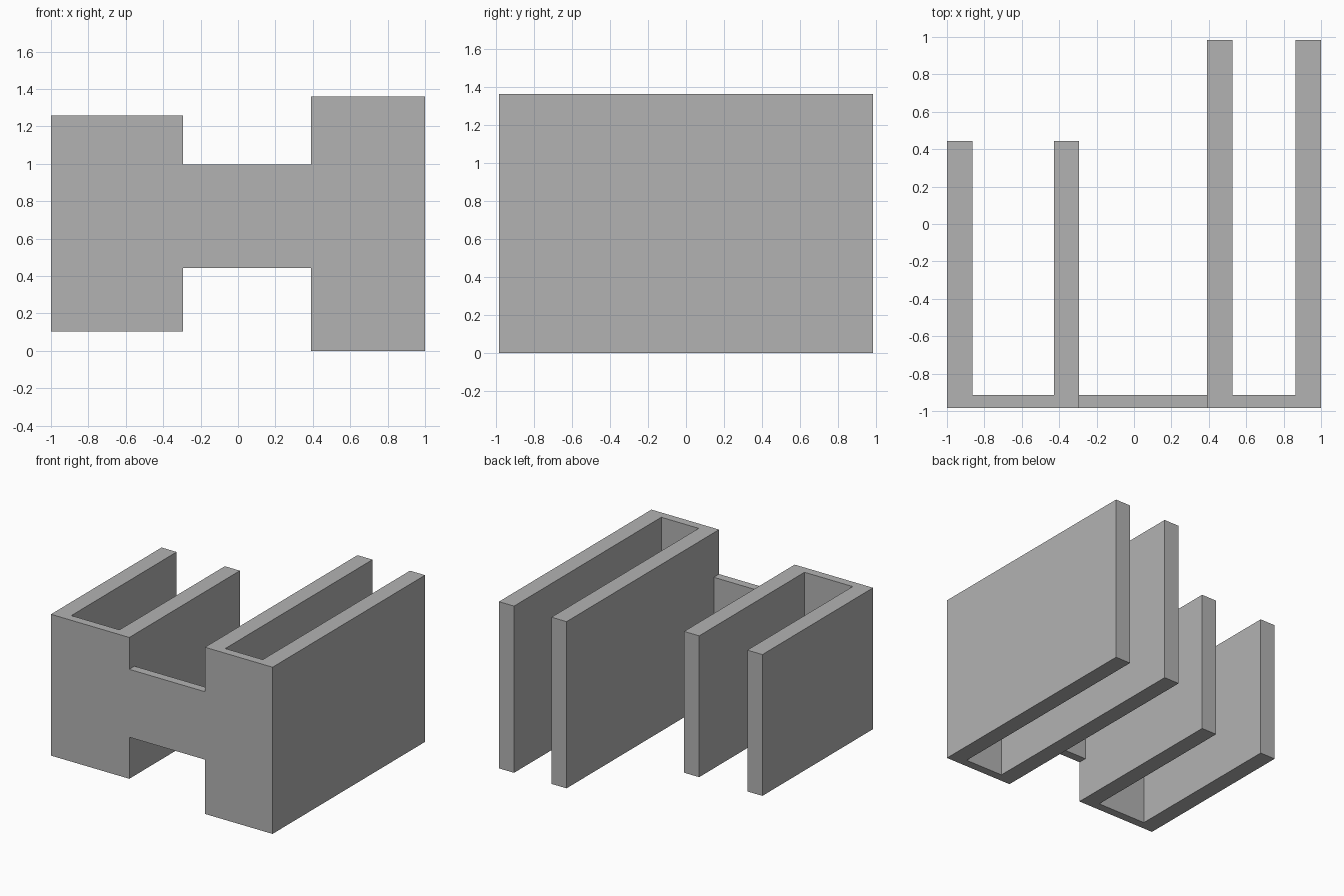
import bpy
import bmesh

cube = bpy.data.objects.get("Cube")
if cube:
    bpy.data.objects.remove(cube, do_unlink=True)

FRONT = -0.983   # outer front plane
INNER = -0.915   # back of the front wall

grey = bpy.data.materials.new("plain grey")
grey.use_nodes = True
colour = (0.45, 0.45, 0.45, 1)
grey.diffuse_color = colour
grey.node_tree.nodes["Principled BSDF"].inputs["Base Color"].default_value = colour


def extrude_plan(name, outline, bottom, top):
    """Raise a counter-clockwise plan outline from bottom to top."""
    bm = bmesh.new()
    base = bm.faces.new([bm.verts.new((x, y, bottom)) for x, y in outline])
    side = bmesh.ops.extrude_face_region(bm, geom=[base], use_keep_orig=True)
    raised = [v for v in side["geom"] if isinstance(v, bmesh.types.BMVert)]
    bmesh.ops.translate(bm, verts=raised, vec=(0, 0, top - bottom))
    bmesh.ops.recalc_face_normals(bm, faces=bm.faces)
    mesh = bpy.data.meshes.new(name)
    bm.to_mesh(mesh)
    bm.free()
    mesh.materials.append(grey)
    obj = bpy.data.objects.new(name, mesh)
    bpy.context.collection.objects.link(obj)
    return obj


def channel(name, left, right, wall, back, bottom, top):
    """U-shaped bracket, open at the back, top and bottom."""
    a, b = left + wall, right - wall
    outline = [(left, FRONT), (right, FRONT), (right, back), (b, back),
               (b, INNER), (a, INNER), (a, back), (left, back)]
    return extrude_plan(name, outline, bottom, top)


# Two brackets of different depth and height
channel("short_bracket", -1, -0.293, 0.136, 0.443, 0.104, 1.257)
channel("tall_bracket", 0.39, 1, 0.136, 0.983, 0, 1.36)

# Plate joining the brackets at the front
extrude_plan("joining_plate", [(-0.293, FRONT), (0.39, FRONT),
                               (0.39, INNER), (-0.293, INNER)], 0.443, 0.997)
